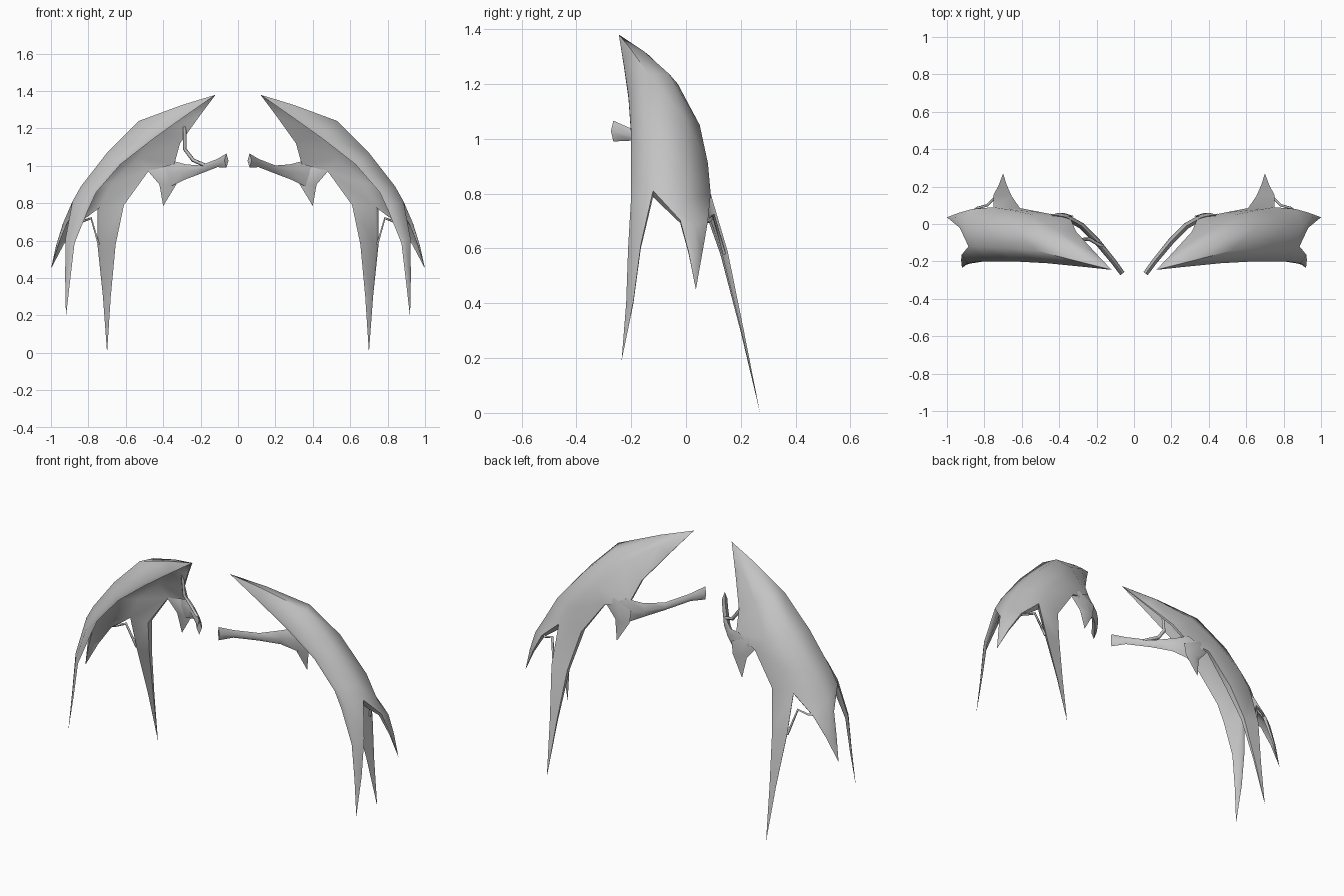
import bpy, bmesh, math
from mathutils import Vector

old = bpy.data.objects.get("Cube")
if old:
    bpy.data.objects.remove(old, do_unlink=True)

grey = bpy.data.materials.new("plain grey")
grey.use_nodes = True
grey.diffuse_color = (0.55, 0.55, 0.55, 1)
grey.node_tree.nodes["Principled BSDF"].inputs["Base Color"].default_value = grey.diffuse_color


def finish(obj, mirrored=True):
    bpy.context.collection.objects.link(obj)
    obj.data.materials.append(grey)
    if mirrored:
        obj.modifiers.new("mirror", "MIRROR")


def loft(name, *tubes):
    """Skin tubes through rings of points into one mesh, welding shared edges."""
    bm = bmesh.new()
    for rings in tubes:
        loops = [[bm.verts.new(p) for p in ring] for ring in rings]
        count = len(loops[0])
        for low, high in zip(loops, loops[1:]):
            for i in range(count):
                j = (i + 1) % count
                bm.faces.new((low[i], low[j], high[j], high[i]))
    bmesh.ops.remove_doubles(bm, verts=bm.verts, dist=0.0005)
    bmesh.ops.holes_fill(bm, edges=bm.edges, sides=4)
    bmesh.ops.recalc_face_normals(bm, faces=bm.faces)
    mesh = bpy.data.meshes.new(name)
    bm.to_mesh(mesh)
    bm.free()
    obj = bpy.data.objects.new(name, mesh)
    finish(obj)
    bpy.ops.object.select_all(action="DESELECT")
    obj.select_set(True)
    bpy.context.view_layer.objects.active = obj
    bpy.ops.object.shade_smooth_by_angle(angle=math.radians(65))


def blade(name, stations, u=(1, 0, 0), v=(0, 1, 0)):
    """Loft diamond sections; a station is a centre and two half widths."""
    u, v = Vector(u).normalized(), Vector(v).normalized()
    rings = []
    for centre, a, b in stations:
        c = Vector(centre)
        rings.append([c + u * a, c + v * b, c - u * a, c - v * b])
    loft(name, rings)


def claw(outer, inner, stations):
    """Continue part of the shell's lower edge down to a point."""
    root = outer + inner[::-1]
    middle = sum(root, Vector()) / len(root)
    rings = [root]
    for centre, scale in stations:
        rings.append([Vector(centre) + (p - middle) * scale for p in root])
    return rings


def wire(name, points, radius, mirrored=True):
    curve = bpy.data.curves.new(name, "CURVE")
    curve.dimensions = "3D"
    curve.bevel_depth = radius
    curve.bevel_resolution = 0
    curve.use_fill_caps = True
    spline = curve.splines.new("POLY")
    spline.points.add(len(points) - 1)
    for point, co in zip(spline.points, points):
        point.co = (*co, 1)
    finish(bpy.data.objects.new(name, curve), mirrored)


# Thin arched shell: each row runs from the front edge over the crest to the back edge
rows = [
    [(.12, -.245, 1.38)] * 5,
    [(.28, -.228, 1.28), (.30, -.2, 1.325), (.29, -.155, 1.32), (.26, -.13, 1.30), (.21, -.15, 1.26)],
    [(.46, -.21, 1.16), (.53, -.14, 1.24), (.50, -.06, 1.235), (.42, -.03, 1.2), (.31, -.04, 1.12)],
    [(.64, -.20, 1.02), (.70, -.13, 1.07), (.66, -.01, 1.085), (.54, .05, 1.05), (.34, .03, 1.01)],
    [(.77, -.20, .87), (.84, -.12, .89), (.82, 0, .90), (.69, .08, .91), (.48, .06, .97)],
    [(.83, -.20, .79), (.885, -.12, .81), (.90, -.01, .77), (.75, .09, .80), (.61, .085, .79)],
]
thickness = [(-.012, 0, -.012), (-.015, 0, -.01), (-.015, 0, -.01), (-.008, -.012, -.008), (0, -.015, 0)]
rings = []
for row, scale in zip(rows, (0, .6, 1, 1, 1, 2.3)):
    outer = [Vector(p) for p in row]
    inner = [p + Vector(t) * scale for p, t in zip(outer, thickness)]
    rings.append(outer + inner[::-1])

# Long claws growing out of the shell's lower edge
front_claw = claw(outer[:2], inner[:2], [
    ((.897, -.188, .6), .58), ((.91, -.205, .4), .33), ((.92, -.235, .19), 0)])
outer_claw = claw(outer[1:4], inner[1:4], [
    ((.905, .028, .69), .48), ((.955, .034, .58), .24), ((1, .036, .45), 0)])
rear_claw = claw(outer[3:], inner[3:], [
    ((.70, .14, .58), .7), ((.70, .205, .3), .3), ((.70, .27, 0), 0)])
loft("arched_shell_and_claws", rings, front_claw, outer_claw, rear_claw)

# Short spur and flared arm at the back edge
blade("inner_spur", [((.43, .045, 1.02), 0, 0), ((.40, .042, .97), .08, .018),
                     ((.375, .045, .9), .045, .014), ((.40, .06, .785), 0, 0)])
blade("arm", [((.45, .055, .98), 0, 0), ((.36, .035, .96), .018, .07),
              ((.28, -.01, .968), .018, .04), ((.20, -.09, .98), .017, .022),
              ((.11, -.2, 1.015), .015, .022), ((.062, -.265, 1.028), .014, .038)],
      u=(.78, -.62, 0), v=(0, 0, 1))

# Thin struts
wire("claw_strut", [(.745, .14, .58), (.785, .1, .72), (.84, .085, .70), (.87, .06, .70)], .007)
wire("right_arm_strut", [(-.285, -.1, 1.21), (-.285, -.085, 1.09), (-.24, -.08, 1.03),
                         (-.17, -.12, 1.0)], .01, mirrored=False)
